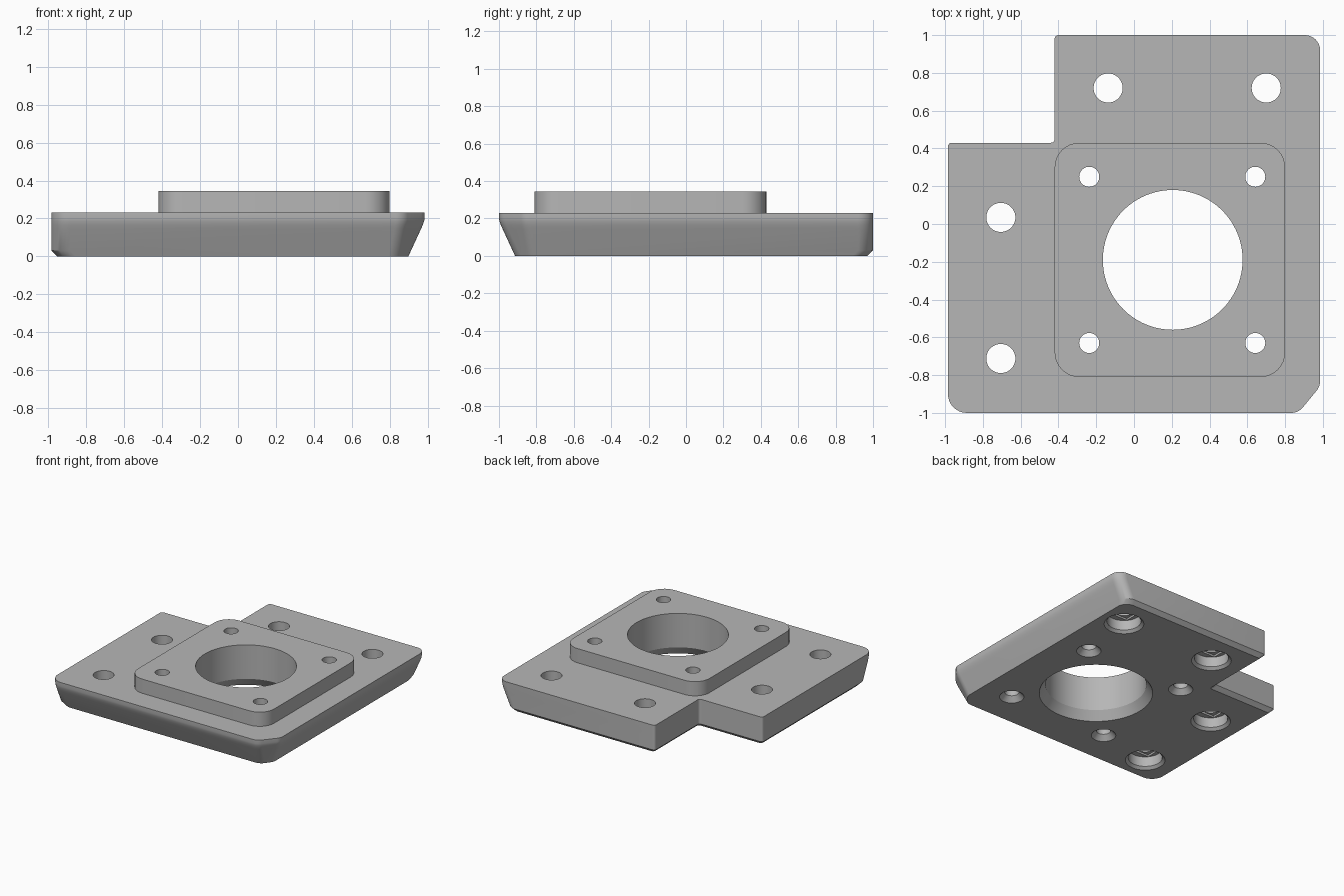
import bpy, math
from mathutils import Vector

cube = bpy.data.objects.get("Cube")
if cube:
    bpy.data.objects.remove(cube, do_unlink=True)

grey = bpy.data.materials.new("plain grey")
grey.use_nodes = True
grey.diffuse_color = (0.47, 0.47, 0.47, 1)
grey.node_tree.nodes["Principled BSDF"].inputs["Base Color"].default_value = grey.diffuse_color


def loft(name, loops):
    """Solid through matching counter-clockwise loops, bottom to top."""
    n = len(loops[0])
    verts = [p for loop in loops for p in loop]
    faces = [tuple(reversed(range(n))), tuple(range(len(verts) - n, len(verts)))]
    for k in range(len(loops) - 1):
        for i in range(n):
            j = (i + 1) % n
            faces.append((k * n + i, k * n + j, k * n + n + j, k * n + n + i))
    mesh = bpy.data.meshes.new(name)
    mesh.from_pydata(verts, [], faces)
    mesh.materials.append(grey)
    obj = bpy.data.objects.new(name, mesh)
    bpy.context.collection.objects.link(obj)
    return obj


def rounded(corners, z, steps=8):
    """Polygon of (x, y, radius) corners, each replaced by a tangent arc."""
    out = []
    for i, (x, y, r) in enumerate(corners):
        p = Vector((x, y))
        a = (Vector(corners[i - 1][:2]) - p).normalized()
        b = (Vector(corners[(i + 1) % len(corners)][:2]) - p).normalized()
        half = a.angle(b) / 2
        centre = p + (a + b).normalized() * r / math.sin(half)
        start = p + a * r / math.tan(half) - centre
        end = p + b * r / math.tan(half) - centre
        sweep = math.atan2(start.x * end.y - start.y * end.x, start.dot(end))
        for k in range(steps + 1):
            t = sweep * k / steps
            c, s = math.cos(t), math.sin(t)
            out.append((centre.x + start.x * c - start.y * s,
                        centre.y + start.x * s + start.y * c, z))
    return out


def lathe(name, x, y, profile, sides):
    """Stack of circles from (z, radius) pairs."""
    turn = [2 * math.pi * i / sides for i in range(sides)]
    return loft(name, [[(x + r * math.cos(t), y + r * math.sin(t), z) for t in turn]
                       for z, r in profile])


def combine(target, tool, operation):
    mod = target.modifiers.new("combine", 'BOOLEAN')
    mod.operation, mod.solver, mod.object = operation, 'EXACT', tool
    bpy.context.view_layer.objects.active = target
    bpy.ops.object.modifier_apply(modifier=mod.name)
    bpy.data.objects.remove(tool, do_unlink=True)


def plate_outline(z, slope, chamfer):
    """Notched outline: front and +x sides lean in by slope, the rest by chamfer."""
    e, c = slope, chamfer
    return rounded([
        (-0.985 + c, -1 + e, 0.1),
        (0.87 - 0.4 * e, -1 + e, 0.08),
        (0.985 - e, -0.86 + 0.4 * e, 0.08),
        (0.985 - e, 1 - c, 0.08),
        (-0.42 + c, 1 - c, 0.02),
        (-0.42 + c, 0.43 - c, 0.02),
        (-0.985 + c, 0.43 - c, 0.02)], z)


# Base plate with leaning front and side walls and a small bottom chamfer
levels = [(0, 0.086, 0.03), (0.03, 0.072, 0), (0.145, 0.019, 0), (0.165, 0.01, 0),
          (0.185, 0.003, 0), (0.2, 0, 0), (0.23, 0, 0)]
plate = loft("mounting_plate", [plate_outline(*level) for level in levels])

# Raised square boss
boss_corners = [(-0.42, -0.81, 0.13), (0.8, -0.81, 0.13), (0.8, 0.43, 0.13), (-0.42, 0.43, 0.13)]
combine(plate, loft("raised_boss", [rounded(boss_corners, z) for z in (0.15, 0.345)]), 'UNION')

# Large bore, flared at the bottom
combine(plate, lathe("bore_cutter", 0.205, -0.19,
                     [(-0.1, 0.416), (0, 0.416), (0.07, 0.37), (0.5, 0.37)], 96), 'DIFFERENCE')

# Small screw holes around the bore, countersunk below
for x in (-0.237, 0.642):
    for y in (0.25, -0.63):
        combine(plate, lathe("screw_cutter", x, y,
                             [(-0.1, 0.09), (0, 0.09), (0.04, 0.053), (0.5, 0.053)], 40), 'DIFFERENCE')

# Counterbored mounting holes with a shallow slot above each recess
for x, y in ((-0.137, 0.72), (0.7, 0.72), (-0.705, 0.035), (-0.705, -0.712)):
    combine(plate, lathe("mount_cutter", x, y,
                         [(-0.1, 0.146), (0, 0.146), (0.02, 0.125), (0.1, 0.125),
                          (0.1, 0.077), (0.5, 0.077)], 48), 'DIFFERENCE')
    slot = [[(x + sx * 0.094, y + sy * 0.08, z)
             for sx, sy in ((-1, -1), (1, -1), (1, 1), (-1, 1))] for z in (0.08, 0.115)]
    combine(plate, loft("slot_cutter", slot), 'DIFFERENCE')

# Smooth the arcs, keep the edges crisp
bpy.ops.object.select_all(action='DESELECT')
plate.select_set(True)
bpy.context.view_layer.objects.active = plate
bpy.ops.object.shade_smooth_by_angle(angle=math.radians(25))
